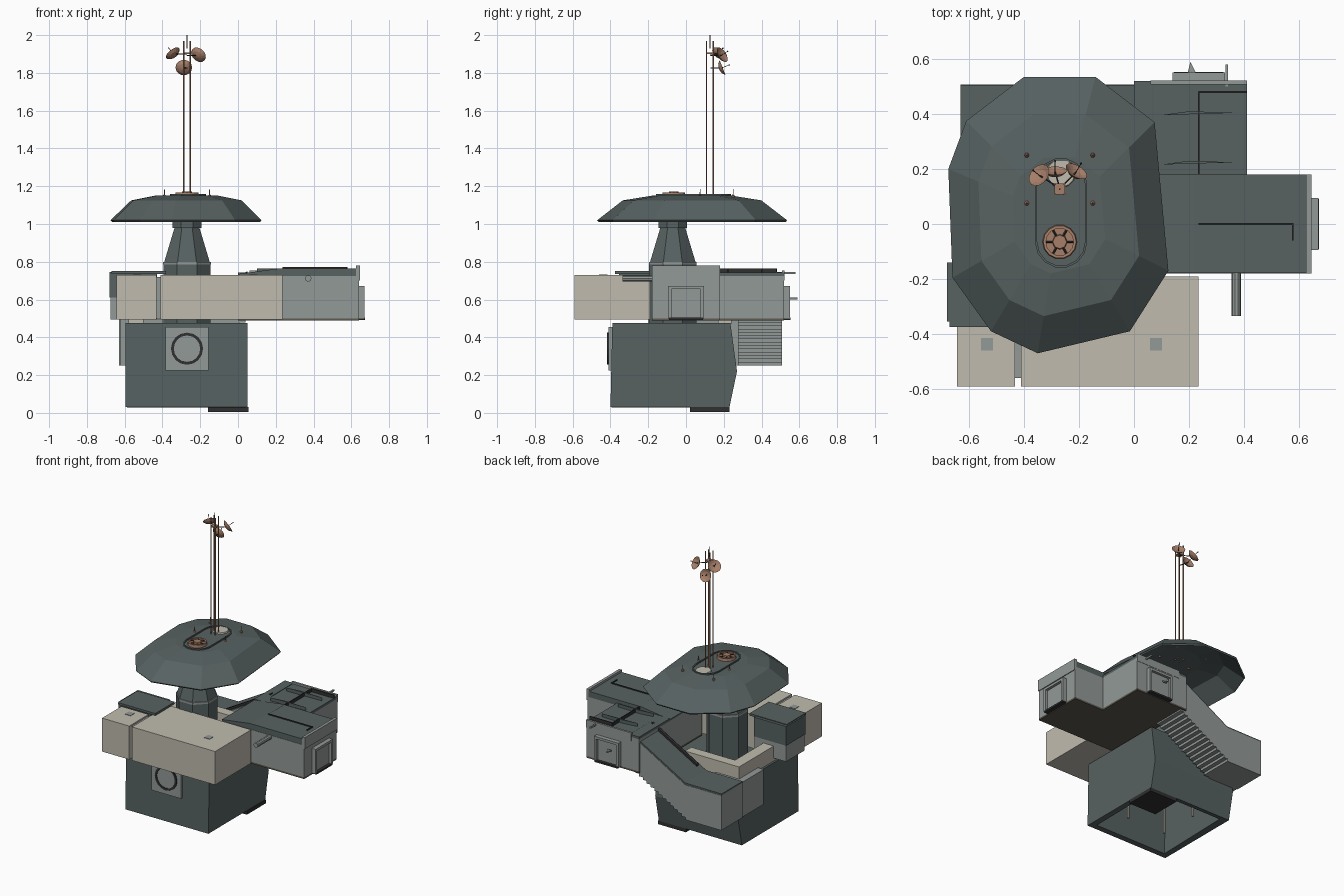
import bpy, bmesh, math
from mathutils import Vector

if "Cube" in bpy.data.objects:
    bpy.data.objects.remove(bpy.data.objects["Cube"])


def material(name, rgb):
    m = bpy.data.materials.new(name)
    m.diffuse_color = (*rgb, 1)
    m.use_nodes = True
    m.node_tree.nodes["Principled BSDF"].inputs["Base Color"].default_value = m.diffuse_color
    return m


DARK = material("dark_hull", (0.095, 0.12, 0.12))
GREY = material("grey_wall", (0.29, 0.32, 0.31))
PALE = material("pale_block", (0.53, 0.50, 0.43))
BRONZE = material("bronze", (0.38, 0.21, 0.14))
BROWN = material("floor_brown", (0.11, 0.10, 0.08))
BLACK = material("black_trim", (0.03, 0.03, 0.03))


def finish(name, bm, mat):
    bmesh.ops.recalc_face_normals(bm, faces=bm.faces)
    me = bpy.data.meshes.new(name)
    bm.to_mesh(me)
    bm.free()
    me.materials.append(mat)
    ob = bpy.data.objects.new(name, me)
    bpy.context.collection.objects.link(ob)
    return ob


def loft(name, rings, mat, caps=(True, True)):
    bm = bmesh.new()
    loops = [[bm.verts.new(p) for p in r] for r in rings]
    n = len(loops[0])
    for a, b in zip(loops, loops[1:]):
        for i in range(n):
            bm.faces.new((a[i], a[(i + 1) % n], b[(i + 1) % n], b[i]))
    if caps[0]:
        bm.faces.new(loops[0][::-1])
    if caps[1]:
        bm.faces.new(loops[-1])
    return finish(name, bm, mat)


def prism(name, pts, axis, a, b, mat):
    place = {"x": lambda p, t: (t, *p), "y": lambda p, t: (p[0], t, p[1]),
             "z": lambda p, t: (*p, t)}[axis]
    return loft(name, [[place(p, t) for p in pts] for t in (a, b)], mat)


def box(name, x, y, z, mat):
    return prism(name, [(x[0], y[0]), (x[1], y[0]), (x[1], y[1]), (x[0], y[1])],
                 "z", z[0], z[1], mat)


def lathe(name, profile, mat, pos, direction=(0, 0, 1), n=12, caps=(True, True), turn=0.0):
    """Profile of (radius, height) spun about a direction."""
    q = Vector(direction).to_track_quat("Z", "Y")
    rings = []
    for r, h in profile:
        rings.append([q @ Vector((r * math.cos(2 * math.pi * i / n + turn),
                                  r * math.sin(2 * math.pi * i / n + turn), h)) + Vector(pos)
                      for i in range(n)])
    return loft(name, rings, mat, caps)


def solidify(ob, t):
    m = ob.modifiers.new("thickness", "SOLIDIFY")
    m.thickness, m.offset = t, -1
    return ob


# Hollow base, open underneath
base = prism("base_hull", [(-0.40, 0.03), (0.23, 0.03), (0.27, 0.22), (0.235, 0.475), (-0.39, 0.475)],
             "x", -0.595, 0.05, DARK)
bm = bmesh.new()
bm.from_mesh(base.data)
bmesh.ops.delete(bm, geom=[f for f in bm.faces if f.normal.z < -0.9], context="FACES")
bm.to_mesh(base.data)
bm.free()
solidify(base, 0.06)
box("base_skid", (-0.16, 0.055), (0.02, 0.23), (0.005, 0.03), BLACK)
for i, (x, y) in enumerate([(-0.42, -0.2), (-0.12, -0.2), (-0.42, 0.08), (-0.12, 0.08)]):
    lathe(f"inner_column_{i}", [(0.008, 0.06), (0.008, 0.42)], PALE, (x, y, 0), n=8)

# Front vent with round port
box("vent_panel", (-0.385, -0.155), (-0.41, -0.39), (0.225, 0.455), GREY)
lathe("vent_ring", [(0.07, 0), (0.085, 0), (0.085, 0.012), (0.07, 0.012), (0.07, 0)], BLACK,
      (-0.27, -0.405, 0.34), (0, -1, 0), 16, (False, False))
lathe("vent_disc", [(0.075, 0), (0.075, 0.008)], GREY, (-0.27, -0.405, 0.34), (0, -1, 0), 16)

# Pale front blocks with hatches, and the side block
box("left_block", (-0.643, -0.432), (-0.59, -0.375), (0.495, 0.73), PALE)
box("right_block", (-0.41, 0.235), (-0.59, -0.19), (0.495, 0.73), PALE)
box("block_link", (-0.435, -0.405), (-0.56, -0.38), (0.50, 0.72), GREY)
for i, x in enumerate((-0.535, 0.08)):
    box(f"hatch_{i}", (x - 0.022, x + 0.022), (-0.46, -0.415), (0.72, 0.733), GREY)
box("side_block_foot", (-0.675, -0.43), (-0.352, -0.145), (0.495, 0.61), GREY)
box("side_block", (-0.68, -0.43), (-0.355, -0.14), (0.61, 0.745), DARK)
box("side_block_cap", (-0.67, -0.38), (-0.375, -0.16), (0.735, 0.75), DARK)

# Deck parapet around the neck
prism("parapet", [(-0.58, -0.20), (-0.58, 0.24), (-0.16, 0.24), (-0.16, 0.17), (-0.50, 0.17), (-0.50, -0.20)],
      "z", 0.47, 0.58, PALE)

# Terminal building
outline = [(0.0, -0.18), (0.64, -0.18), (0.64, 0.18), (0.41, 0.18), (0.41, 0.52), (0.0, 0.52)]
prism("terminal_floor", outline, "z", 0.488, 0.50, BROWN)
prism("terminal_walls", outline, "z", 0.50, 0.725, GREY)
box("terminal_roof_back", (0.0, 0.41), (0.18, 0.52), (0.725, 0.742), DARK)
prism("terminal_roof_front", [(0.0, 0.725), (0.63, 0.725), (0.63, 0.765), (0.22, 0.765), (0.0, 0.735)],
      "y", -0.178, 0.18, DARK)
box("east_parapet", (0.625, 0.645), (-0.18, 0.18), (0.70, 0.78), GREY)
box("back_parapet", (0.06, 0.41), (0.508, 0.522), (0.70, 0.755), GREY)
for i, (x, y) in enumerate([((0.232, 0.238), (0.0, 0.48)), ((0.235, 0.41), (0.477, 0.483)),
                            ((0.235, 0.58), (-0.003, 0.003)), ((0.574, 0.58), (-0.06, 0.0))]):
    box(f"roof_seam_{i}", x, y, (0.735, 0.772 if i > 1 else 0.765), BLACK)
for i, y in enumerate((0.22, 0.40)):
    prism(f"roof_rib_{i}", [(0.10, y - 0.004), (0.37, y + 0.004), (0.20, y + 0.01)], "z", 0.735, 0.765, DARK)

# Doors on the east and back walls: panel, frame, sill
for name, c, along in (("east", (0.64, 0.0), "y"), ("back", (0.235, 0.52), "x")):
    def part(label, u0, u1, d0, d1, z0, z1, mat):
        if along == "y":
            box(f"{name}_door_{label}", (c[0] + d0, c[0] + d1), (c[1] + u0, c[1] + u1), (z0, z1), mat)
        else:
            box(f"{name}_door_{label}", (c[0] + u0, c[0] + u1), (c[1] + d0, c[1] + d1), (z0, z1), mat)
    part("panel", -0.085, 0.085, -0.01, 0.012, 0.50, 0.66, GREY)
    part("lintel", -0.095, 0.095, -0.01, 0.03, 0.655, 0.672, GREY)
    for s in (-1, 1):
        u = sorted((s * 0.095, s * 0.078))
        part(f"jamb_{s}", u[0], u[1], -0.01, 0.03, 0.50, 0.66, GREY)
    part("sill", -0.09, 0.09, -0.01, 0.032, 0.493, 0.505, BLACK)

# Pipes and corner rods
lathe("front_pipe", [(0.017, 0), (0.017, 0.16)], GREY, (0.372, -0.175, 0.712), (0, -1, 0), 10)
box("back_rod", (0.332, 0.342), (0.50, 0.58), (0.735, 0.746), GREY)
prism("back_fin", [(0.195, 0.55), (0.225, 0.55), (0.205, 0.59)], "z", 0.60, 0.61, GREY)

# Sloping stair corridor with stepped underside
steps = []
N = 14
for i in range(N):
    x0 = -0.35 + 0.42 * i / N
    z0 = 0.25 + 0.245 * i / N
    steps += [(x0, z0), (x0, z0 + 0.245 / N)]
prism("stair_corridor", [(-0.63, 0.25)] + steps + [(0.07, 0.495), (0.07, 0.735), (-0.35, 0.495), (-0.63, 0.495)],
      "y", 0.275, 0.508, GREY)
prism("corridor_roof", [(-0.63, 0.495), (-0.35, 0.495), (0.07, 0.735), (0.07, 0.745), (-0.35, 0.507), (-0.63, 0.505)],
      "y", 0.272, 0.505, DARK)
box("corridor_landing", (-0.625, -0.40), (0.03, 0.30), (0.25, 0.495), GREY)
prism("corridor_rail", [(-0.30, 0.53), (0.05, 0.73), (0.05, 0.75), (-0.30, 0.55)], "y", 0.29, 0.31, BLACK)

# Octagonal neck
cx, cy = -0.27, -0.07
lathe("neck", [(0.135, 0.475), (0.135, 0.79), (0.13, 0.80), (0.073, 0.975), (0.073, 1.11)], DARK,
      (cx, cy, 0), n=8, turn=math.pi / 8)
lathe("neck_band", [(0.137, 0.785), (0.137, 0.80)], GREY, (cx, cy, 0), n=8, turn=math.pi / 8)
lathe("neck_collar", [(0.082, 0.98), (0.082, 1.02)], DARK, (cx, cy, 0), n=8, turn=math.pi / 8)

# Faceted dome shell
rim = [(-0.40, 0.535), (-0.61, 0.375), (-0.675, 0.20), (-0.66, -0.195), (-0.52, -0.39),
       (-0.35, -0.47), (-0.015, -0.39), (0.125, -0.17), (0.075, 0.37), (-0.14, 0.535)]
mx, my = -0.27, 0.03
dome = loft("dome", [[(mx + (x - mx) * k, my + (y - my) * k, z) for x, y in rim]
                     for k, z in ((1, 1.02), (0.73, 1.125), (0.42, 1.15))], DARK, (False, True))
solidify(dome, 0.012)

# Stadium-shaped kerb and fan on the dome
pts = []
for k in range(16):
    a = math.pi * (k if k < 8 else k - 1) / 7
    pts.append((math.cos(a), math.sin(a), 0.145 if k < 8 else -0.065))
loft("roof_kerb", [[(-0.265 + r * c, y0 + r * s, z) for c, s, y0 in pts]
                   for r, z in ((0.095, 1.145), (0.095, 1.158), (0.087, 1.158), (0.087, 1.145))],
     DARK, (False, False))
fan = (-0.27, -0.065, 1.148)
lathe("fan_rim", [(0.05, 0), (0.063, 0), (0.06, 0.02), (0.05, 0.02), (0.05, 0)], BRONZE, fan, n=14, caps=(False, False))
lathe("fan_plate", [(0.055, 0), (0.055, 0.01)], BRONZE, fan, n=14)
lathe("fan_hub", [(0.03, 0), (0.025, 0.024)], BRONZE, fan, n=8)
for i in range(6):
    a = i * math.pi / 3
    d = (math.cos(a), math.sin(a), 0)
    lathe(f"fan_spoke_{i}", [(0.004, 0.02), (0.004, 0.055)], BLACK, (fan[0], fan[1], 1.163), d, 4)
lathe("roof_skylight", [(0.055, 0), (0.05, 0.01)], PALE, (-0.265, 0.185, 1.147), n=12)

# Roof pegs and four mast rods
for i in range(4):
    sx, sy = i % 2, i // 2
    lathe(f"roof_peg_{i}", [(0.009, 0), (0.009, 0.02), (0.003, 0.025), (0.002, 0.055)], BRONZE,
          (-0.39 + 0.24 * sx, 0.075 + 0.175 * sy, 1.13), n=6)
    lathe(f"mast_rod_{i}", [(0.004, 1.13), (0.004, 1.97)], BRONZE,
          (-0.287 + 0.034 * sx, 0.109 + 0.036 * sy, 0), n=6)

# Dishes with feed horns around the mast top
for i, (p, d) in enumerate([((-0.342, 0.175, 1.90), (-0.55, 0.45, 0.7)),
                            ((-0.212, 0.187, 1.893), (0.45, 0.75, 0.48)),
                            ((-0.287, 0.188, 1.826), (0.0, 0.93, 0.36))]):
    lathe(f"dish_{i}", [(0.008, -0.014), (0.028, -0.008), (0.044, 0.006), (0.041, 0.006), (0.026, -0.003), (0.006, -0.008)],
          BRONZE, p, d, 14)
    lathe(f"dish_feed_{i}", [(0.0015, -0.01), (0.0015, 0.04), (0.004, 0.042), (0.002, 0.048)], BLACK, p, d, 5)
    v = Vector((-0.27, 0.13, p[2])) - Vector(p)
    lathe(f"dish_arm_{i}", [(0.003, 0), (0.003, v.length)], BLACK, p, v, 5)
lathe("mast_tip", [(0.003, 1.93), (0.002, 2.0)], BLACK, (-0.27, 0.127, 0), n=5)
box("mast_head", (-0.289, -0.251), (0.107, 0.147), (1.90, 1.908), BRONZE)
